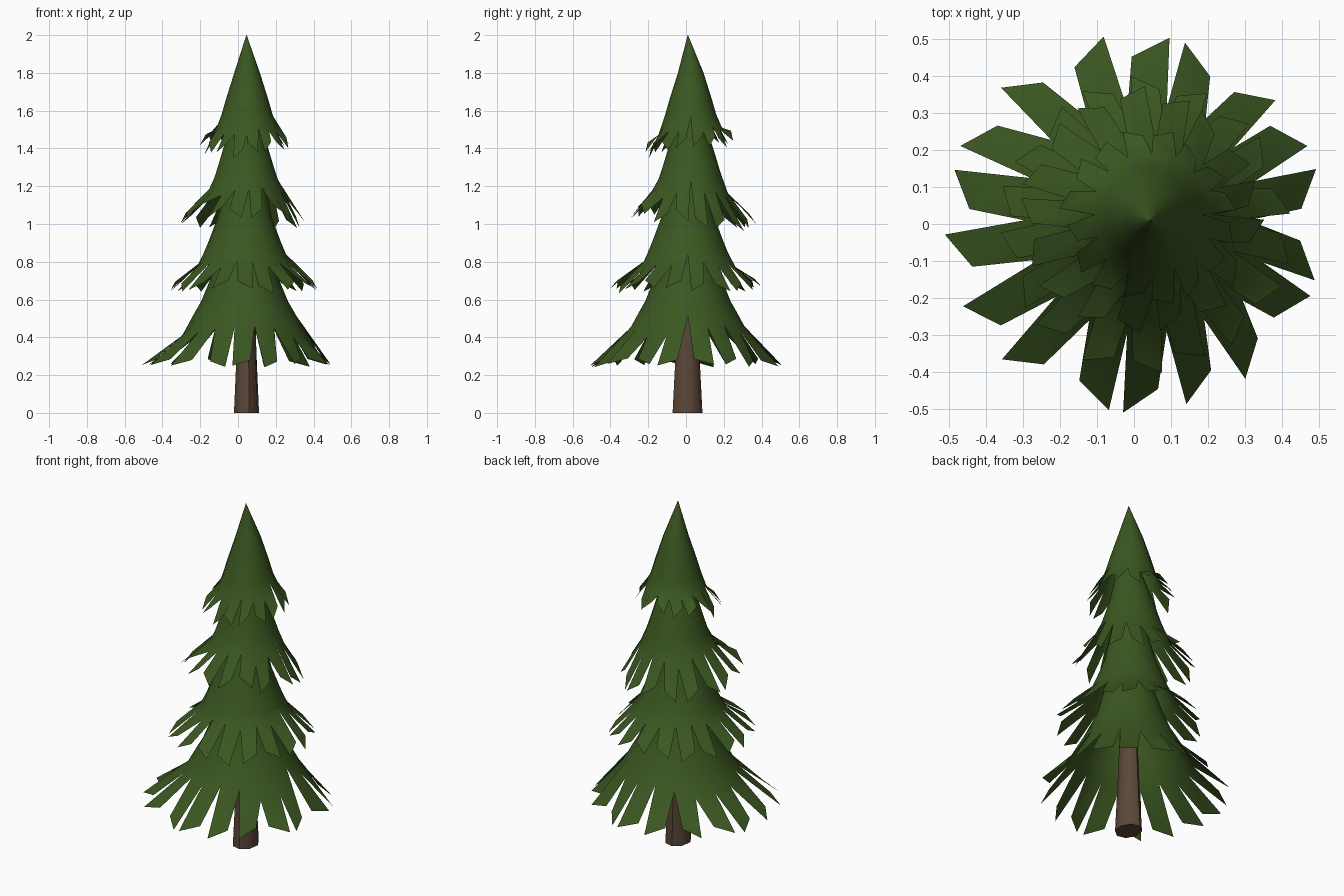
import bpy, bmesh, math, random

if "Cube" in bpy.data.objects:
    bpy.data.objects.remove(bpy.data.objects["Cube"])

random.seed(4)


def material(name, rgb):
    m = bpy.data.materials.new(name)
    m.diffuse_color = (*rgb, 1)
    m.use_nodes = True
    m.node_tree.nodes["Principled BSDF"].inputs["Base Color"].default_value = m.diffuse_color
    return m


green = material("pine green", (0.044, 0.096, 0.015))
brown = material("bark brown", (0.105, 0.062, 0.04))


def finish(bm, name, mat, angle):
    mesh = bpy.data.meshes.new(name)
    bm.to_mesh(mesh)
    bm.free()
    ob = bpy.data.objects.new(name, mesh)
    bpy.context.collection.objects.link(ob)
    mesh.materials.append(mat)
    bpy.ops.object.select_all(action='DESELECT')
    bpy.context.view_layer.objects.active = ob
    ob.select_set(True)
    bpy.ops.object.shade_smooth_by_angle(angle=math.radians(angle))
    return ob


def polar(bm, r, deg, z, c, tilt=0):
    """Point on a circle; tilt raises the +y side and lowers the -y side."""
    a = math.radians(deg)
    return bm.verts.new((c[0] + r * math.cos(a), c[1] + r * math.sin(a),
                         z + tilt * math.sin(a)))


def skirt(name, n, rings, notch, tip, pattern, jitter, axis, center, tilt=0, mids=None):
    """Conical tier whose lower edge is cut into n slanted strips.
    rings: (radius, z) from the top; notch: (radius, z); tip: (long r, z, short r, z)."""
    bm = bmesh.new()
    step = 360 / n
    rows = []
    for k, (r, z) in enumerate(rings):
        c = (0.045, 0.01) if k == 0 else axis
        rows.append([polar(bm, r, i * step, z, c) for i in range(n)])
    # notch row: the gaps between strips end at uneven heights
    (r0, z0), (r1, z1) = rings[-1], notch
    row = []
    for i in range(n):
        t = random.uniform(0.6, 1.25) if i else 0.15
        row.append(polar(bm, r0 + (r1 - r0) * t, i * step, z0 + (z1 - z0) * t,
                         axis, tilt * 0.4))
    rows.append(row)
    for a, b in zip(rows, rows[1:]):
        for i in range(n):
            j = (i + 1) % n
            bm.faces.new((a[i], b[i], b[j], a[j]))
    # strips with one long and one short corner
    long_r, long_z, short_r, short_z = tip
    half = step * 0.29
    for i in range(n):
        mid = mids[i] if mids else (i + 0.5) * step + random.uniform(-1.5, 1.5)
        k = random.uniform(-1, 1) * jitter
        ends = [(short_r + k * 0.5, short_z + k), (long_r + k * 0.5, long_z + k)]
        if pattern[i % len(pattern)] == '-':
            ends.reverse()
        t0 = polar(bm, ends[0][0], mid - half, ends[0][1], center, tilt)
        t1 = polar(bm, ends[1][0], mid + half, ends[1][1], center, tilt)
        bm.faces.new((row[i], t0, t1, row[(i + 1) % n]))
    return finish(bm, name, green, 50)


# Trunk: slightly tapered, hidden top inside the foliage
bm = bmesh.new()
rows = [[polar(bm, r, i * 45 + 12, z, (0.045, 0.008)) for i in range(8)]
        for r, z in ((0.077, 0), (0.062, 0.3), (0.05, 0.6), (0.035, 1.0))]
for r in rows:
    for v in r:
        v.co.x = 0.045 + (v.co.x - 0.045) * 0.88
        v.co.y = 0.008 + (v.co.y - 0.008) * 1.05
for a, b in zip(rows, rows[1:]):
    for i in range(8):
        j = (i + 1) % 8
        bm.faces.new((a[i], a[j], b[j], b[i]))
bm.faces.new(rows[0][::-1])
bm.faces.new(rows[-1])
finish(bm, "trunk", brown, 50)

# Foliage tiers, bottom to top
skirt("bottom_branches", 18,
      [(0.13, 0.88), (0.185, 0.7), (0.23, 0.59), (0.265, 0.53)], (0.325, 0.42),
      (0.51, 0.25, 0.45, 0.28), "+--+--++----+---+-", 0.01, (0.035, 0.01), (0.0, 0.0),
      mids=[11, 30, 47, 68.5, 85, 105, 128.5, 150, 169,
            189, 211.5, 231.5, 256.5, 272.5, 292, 311.5, 332, 348.5])
skirt("lower_middle_branches", 18,
      [(0.09, 1.25), (0.145, 1.03), (0.19, 0.91), (0.215, 0.85)], (0.25, 0.78),
      (0.395, 0.65, 0.36, 0.69), "-+--++-+-", 0.02, (0.035, 0.01), (0.03, 0.0), 0.01)
skirt("upper_middle_branches", 17,
      [(0.07, 1.58), (0.12, 1.4), (0.15, 1.3), (0.17, 1.24)], (0.21, 1.15),
      (0.33, 1.01, 0.3, 1.06), "+-+--+-", 0.025, (0.04, 0.025), (0.02, 0.03), -0.035)
skirt("top_branches", 16,
      [(0.001, 2.0), (0.068, 1.8), (0.112, 1.66), (0.135, 1.58)], (0.165, 1.5),
      (0.23, 1.39, 0.21, 1.44), "--+-+", 0.025, (0.048, 0.025), (0.038, 0.017), 0.03)
